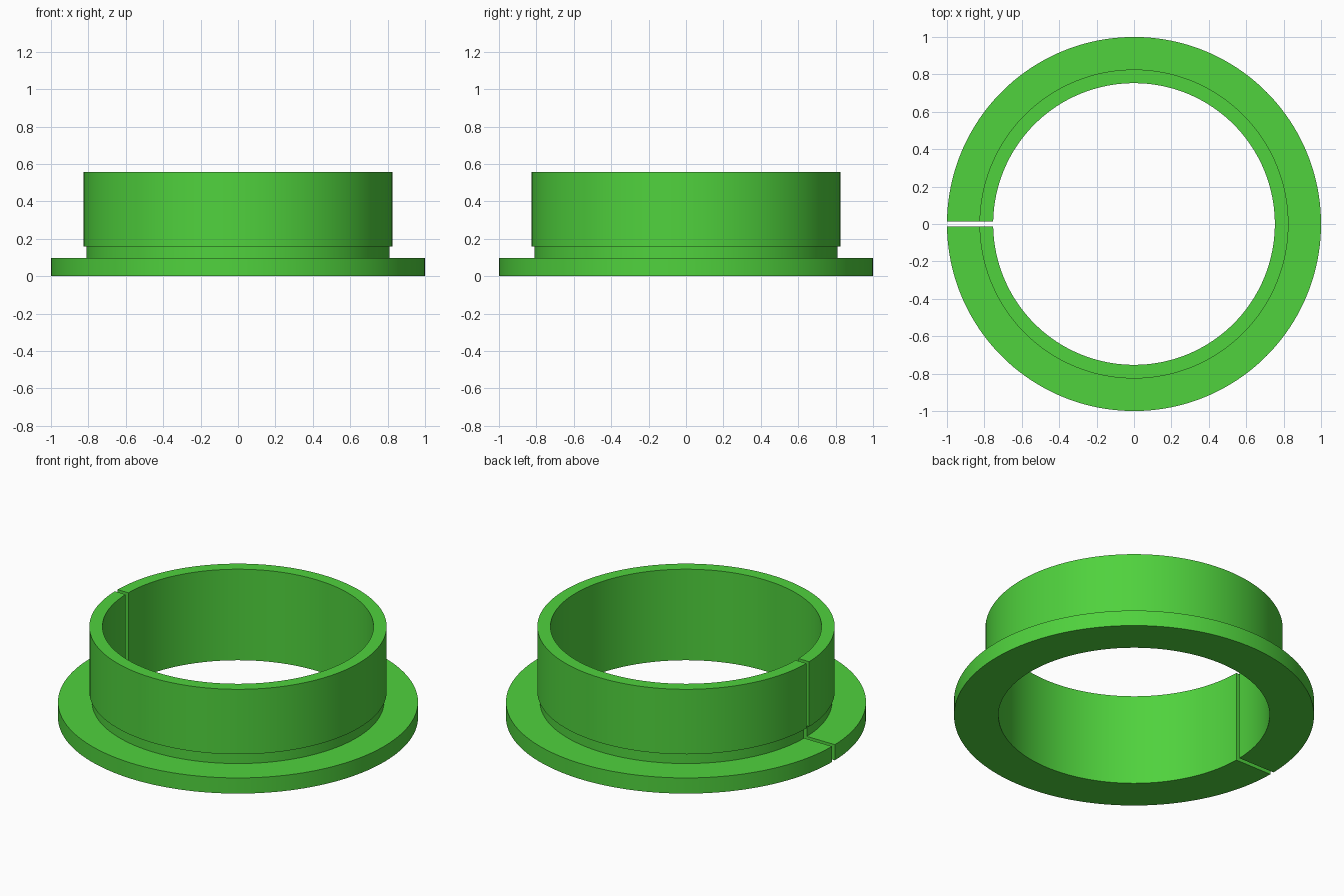
import bpy, bmesh, math

if "Cube" in bpy.data.objects:
    bpy.data.objects.remove(bpy.data.objects["Cube"])

STEPS = 160          # segments around the ring
HALF_GAP = 0.0134    # half the width of the slit on the -x side

# Cross-section as (radius, height), counter-clockwise
profile = [(0.753, 0.0), (1.0, 0.0), (1.0, 0.096), (0.811, 0.096),
           (0.811, 0.16), (0.826, 0.16), (0.826, 0.558), (0.753, 0.558)]

green = bpy.data.materials.new("bright green")
green.diffuse_color = (0.080, 0.645, 0.047, 1.0)
green.use_nodes = True
green.node_tree.nodes["Principled BSDF"].inputs["Base Color"].default_value = green.diffuse_color

# Sweep the section around z, stopping at parallel slit walls
bm = bmesh.new()
rings = []
for i in range(STEPS + 1):
    t = 2 * i / STEPS - 1
    ring = []
    for r, z in profile:
        a = t * (math.pi - math.asin(HALF_GAP / r))
        ring.append(bm.verts.new((r * math.cos(a), r * math.sin(a), z)))
    rings.append(ring)

n = len(profile)
for a, b in zip(rings, rings[1:]):
    for j in range(n):
        k = (j + 1) % n
        bm.faces.new((a[j], a[k], b[k], b[j]))

# Slit walls
bm.faces.new(rings[0])
bm.faces.new(rings[-1])
bmesh.ops.recalc_face_normals(bm, faces=bm.faces[:])

mesh = bpy.data.meshes.new("split_flanged_bushing")
bm.to_mesh(mesh)
bm.free()
mesh.materials.append(green)
bushing = bpy.data.objects.new("split_flanged_bushing", mesh)
bpy.context.collection.objects.link(bushing)

# Smooth curved walls, crisp edges
bpy.context.view_layer.objects.active = bushing
bushing.select_set(True)
bpy.ops.object.shade_smooth_by_angle(angle=math.radians(30))
